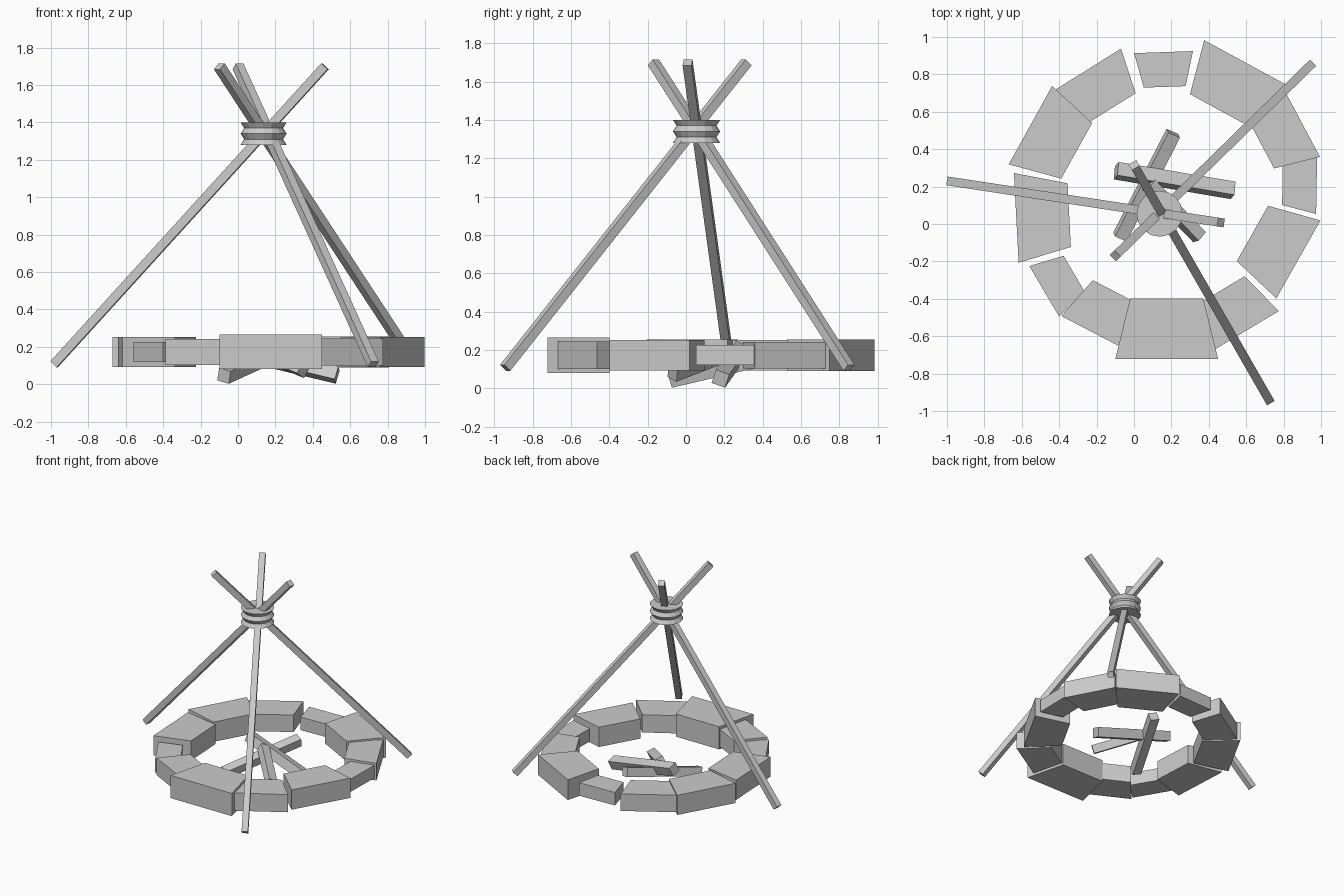
import bpy, bmesh, math
from mathutils import Vector, Matrix

if "Cube" in bpy.data.objects:
    bpy.data.objects.remove(bpy.data.objects["Cube"])

mat = bpy.data.materials.new("plain grey")
mat.diffuse_color = (0.6, 0.6, 0.6, 1)
mat.use_nodes = True
mat.node_tree.nodes["Principled BSDF"].inputs["Base Color"].default_value = mat.diffuse_color


def finish(name, bm):
    bmesh.ops.recalc_face_normals(bm, faces=bm.faces)
    me = bpy.data.meshes.new(name)
    bm.to_mesh(me)
    bm.free()
    me.materials.append(mat)
    ob = bpy.data.objects.new(name, me)
    bpy.context.collection.objects.link(ob)
    return ob


def beam(name, a, b, width, roll=0):
    """Square bar from a to b."""
    a, b = Vector(a), Vector(b)
    d = b - a
    bm = bmesh.new()
    bmesh.ops.create_cube(bm, size=1)
    m = (Matrix.Translation((a + b) / 2)
         @ d.to_track_quat('Z', 'Y').to_matrix().to_4x4()
         @ Matrix.Rotation(math.radians(roll), 4, 'Z')
         @ Matrix.Diagonal((width, width, d.length, 1)))
    bm.transform(m)
    return finish(name, bm)


def stone(name, x, y, angle, w):
    """Wedge stone; w is the outer width, the rest scales with it."""
    bm = bmesh.new()
    depth, inner, h = 0.59 * w, 0.71 * w, 0.335 * w
    outline = [(-depth / 2, -inner / 2), (depth / 2, -w / 2),
               (depth / 2, w / 2), (-depth / 2, inner / 2)]
    f = bm.faces.new([bm.verts.new((px, py, -h / 2)) for px, py in outline])
    top = bmesh.ops.extrude_face_region(bm, geom=[f])["geom"]
    bmesh.ops.translate(bm, vec=(0, 0, h),
                        verts=[v for v in top if isinstance(v, bmesh.types.BMVert)])
    bm.transform(Matrix.Translation((x, y, 0.173))
                 @ Matrix.Rotation(math.radians(angle), 4, 'Z'))
    return finish(name, bm)


# Ring of stones: x, y, facing angle, outer width
stones = [
    (-0.43, 0.46, 151, 0.479), (-0.18, 0.725, 122, 0.413),
    (0.161, 0.826, 92, 0.315), (0.522, 0.738, 61.5, 0.492),
    (0.788, 0.485, 28, 0.416), (0.885, 0.21, -1, 0.31),
    (0.756, -0.12, -29.5, 0.479), (0.525, -0.467, -59, 0.43),
    (0.175, -0.56, -90, 0.55), (-0.145, -0.479, -117.5, 0.42),
    (-0.40, -0.313, -149.5, 0.314), (-0.488, 0.04, 183, 0.48),
]
for i, s in enumerate(stones):
    stone(f"ring_stone_{i + 1}", *s)

# Three crossing poles
beam("pole_left", (-0.983, 0.228, 0.107), (0.465, 0.008, 1.70), 0.047)
beam("pole_back", (0.945, 0.85, 0.107), (-0.10, -0.17, 1.70), 0.047)
beam("pole_front", (0.723, -0.943, 0.107), (0.0, 0.315, 1.70), 0.047)

# Rope lashing: three flared turns with closed ends
bm = bmesh.new()
N = 16
rings = []
for z, r in [(1.28, 0.123), (1.31, 0.104), (1.34, 0.123), (1.37, 0.104), (1.40, 0.123)]:
    rings.append([bm.verts.new((0.137 + r * math.cos(2 * math.pi * k / N),
                                0.055 + r * math.sin(2 * math.pi * k / N), z))
                  for k in range(N)])
for lo, hi in zip(rings, rings[1:]):
    for k in range(N):
        j = (k + 1) % N
        bm.faces.new((lo[k], lo[j], hi[j], hi[k]))
bm.faces.new(rings[0])
bm.faces.new(rings[-1])
finish("rope_lashing", bm)

# Firewood leaning together in the middle
beam("firewood_1", (-0.075, -0.07, 0.045), (0.21, 0.485, 0.175), 0.07, 15)
beam("firewood_2", (0.53, 0.18, 0.05), (-0.095, 0.285, 0.20), 0.075, 20)
beam("firewood_3", (0.35, -0.07, 0.075), (0.08, 0.21, 0.185), 0.065, 25)
